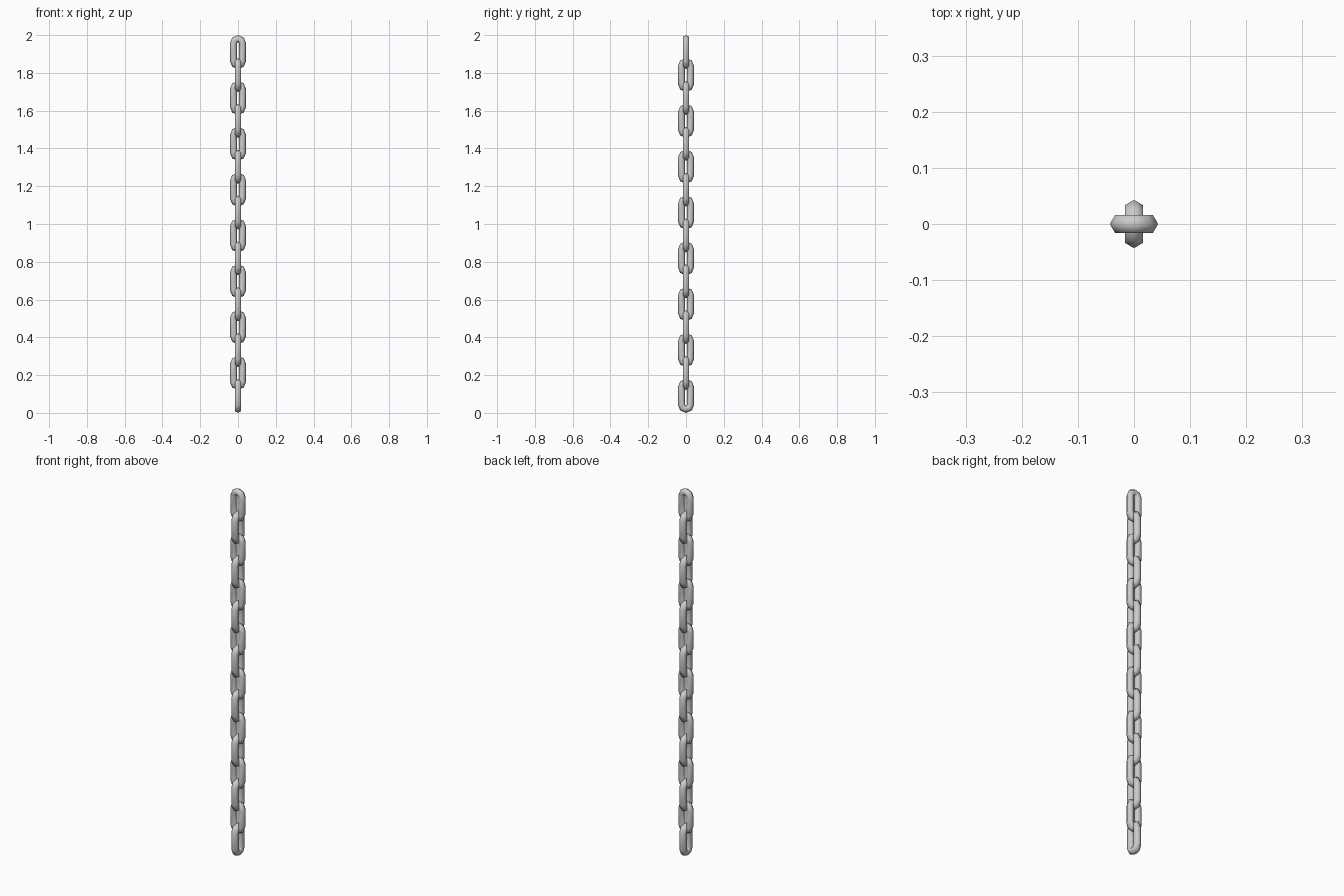
import bpy, bmesh, math

if "Cube" in bpy.data.objects:
    bpy.data.objects.remove(bpy.data.objects["Cube"])

LINKS = 16
HALF_W = 0.043       # outer half width of a link
WIRE = 0.019         # wire radius (hexagonal section)
LINK_H = 0.18        # outer height of a link
PITCH = (2.0 - LINK_H) / (LINKS - 1)
ARC_SEGS = 4
SIDES = 6


def link_mesh():
    """Stadium-shaped loop of hexagonal wire, lying in the xz plane."""
    bend = HALF_W - WIRE
    straight = LINK_H / 2 - HALF_W
    rings = []
    bm = bmesh.new()
    for offset, start in ((straight, 0), (-straight, math.pi)):
        for i in range(ARC_SEGS + 1):
            a = start + math.pi * i / ARC_SEGS
            ring = []
            for k in range(SIDES):
                t = 2 * math.pi * k / SIDES
                r = bend + WIRE * math.cos(t)
                ring.append(bm.verts.new((r * math.cos(a), WIRE * math.sin(t),
                                          offset + r * math.sin(a))))
            rings.append(ring)
    for j, ring in enumerate(rings):
        nxt = rings[(j + 1) % len(rings)]
        for k in range(SIDES):
            m = (k + 1) % SIDES
            bm.faces.new((ring[k], ring[m], nxt[m], nxt[k]))
    bmesh.ops.recalc_face_normals(bm, faces=bm.faces)
    for f in bm.faces:
        f.smooth = True
    mesh = bpy.data.meshes.new("chain_link")
    bm.to_mesh(mesh)
    bm.free()
    return mesh


# Hanging chain: every second link turned a quarter turn, top link faces front
mesh = link_mesh()
for i in range(LINKS):
    link = bpy.data.objects.new(f"chain_link_{i + 1:02d}", mesh)
    link.location.z = 2.0 - LINK_H / 2 - i * PITCH
    link.rotation_euler.z = math.pi / 2 * (i % 2)
    bpy.context.collection.objects.link(link)
